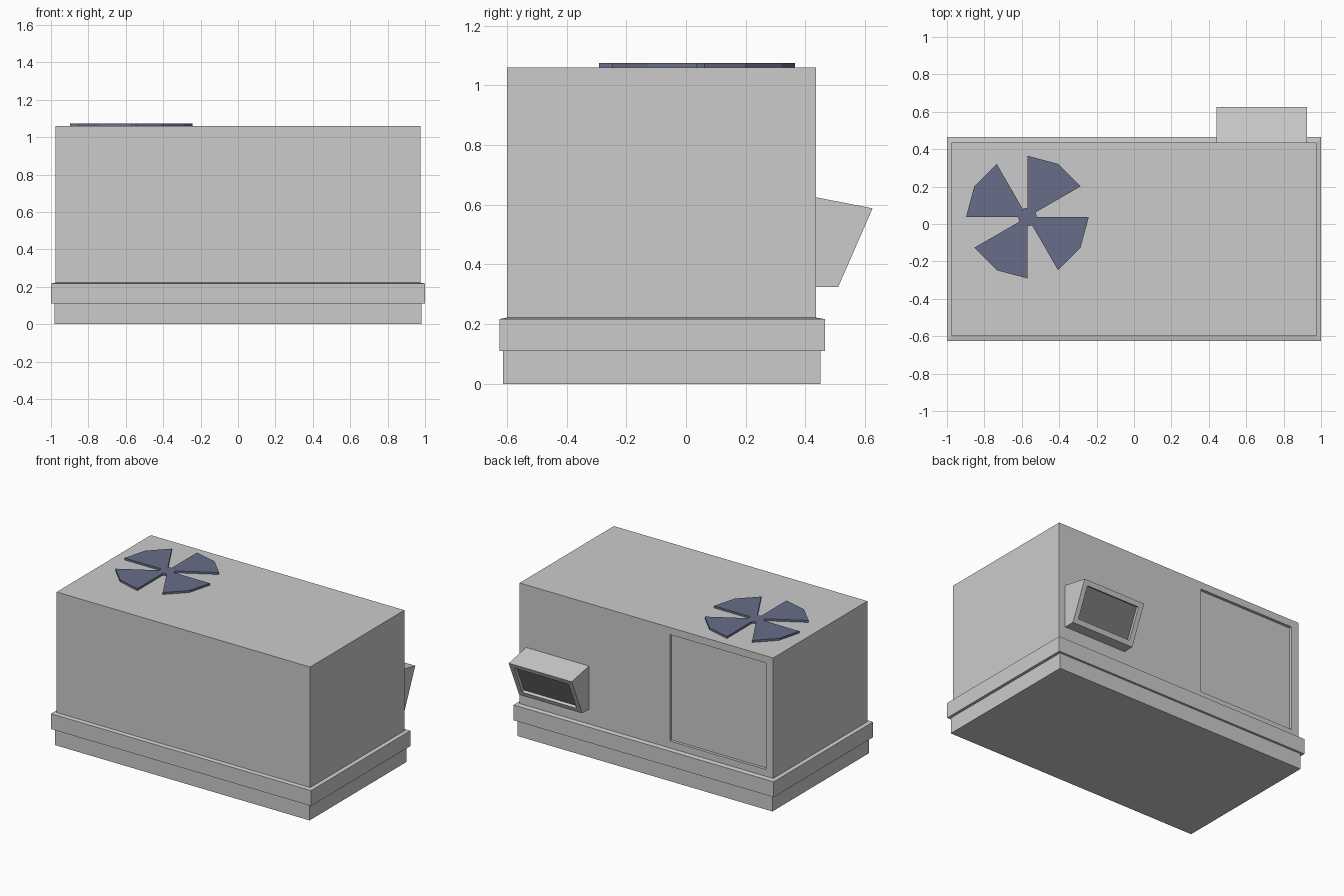
import bpy, bmesh
from math import cos, sin, radians
from mathutils import Vector

if "Cube" in bpy.data.objects:
    bpy.data.objects.remove(bpy.data.objects["Cube"])


def material(name, rgb):
    m = bpy.data.materials.new(name)
    m.diffuse_color = (*rgb, 1)
    m.use_nodes = True
    m.node_tree.nodes["Principled BSDF"].inputs["Base Color"].default_value = m.diffuse_color
    return m


def finish(name, bm, mats=()):
    bmesh.ops.recalc_face_normals(bm, faces=bm.faces)
    me = bpy.data.meshes.new(name)
    bm.to_mesh(me)
    bm.free()
    for m in mats:
        me.materials.append(m)
    ob = bpy.data.objects.new(name, me)
    bpy.context.collection.objects.link(ob)
    return ob


def loft(name, sections, mats=()):
    """Skin a list of equal-length point loops and cap both ends."""
    bm = bmesh.new()
    rings = [[bm.verts.new(p) for p in s] for s in sections]
    for a, b in zip(rings, rings[1:]):
        for i in range(len(a)):
            j = (i + 1) % len(a)
            bm.faces.new((a[i], a[j], b[j], b[i]))
    bm.faces.new(rings[0])
    bm.faces.new(rings[-1])
    bmesh.ops.recalc_face_normals(bm, faces=bm.faces)
    return finish(name, bm, mats)


def rect(hx, y0, y1, z):
    return [(-hx, y0, z), (hx, y0, z), (hx, y1, z), (-hx, y1, z)]


def recess(ob, normal, frame, depth, bounds=None):
    """Sink a panel into the face pointing along normal; it gets slot 1."""
    bm = bmesh.new()
    bm.from_mesh(ob.data)
    face = max(bm.faces, key=lambda f: f.normal.dot(Vector(normal)))
    n = face.normal.copy()
    bmesh.ops.inset_region(bm, faces=[face], thickness=frame)
    if bounds:  # snap the inset loop to an off-centre rectangle
        axis, lo, hi, z0, z1 = bounds
        c = face.calc_center_median()
        for v in face.verts:
            v.co[axis], v.co.z = (lo if v.co[axis] < c[axis] else hi,
                                  z0 if v.co.z < c.z else z1)
    r = bmesh.ops.extrude_discrete_faces(bm, faces=[face])
    panel = r["faces"][0]
    bmesh.ops.translate(bm, verts=panel.verts, vec=-n * depth)
    panel.material_index = 1
    bm.to_mesh(ob.data)
    bm.free()


grey = material("grey", (0.8, 0.8, 0.8))
panel_grey = material("panel_grey", (0.58, 0.58, 0.58))
dark_grey = material("opening_grey", (0.2, 0.2, 0.2))
blue = material("fan_blue", (0.14, 0.155, 0.25))

# Base plinth and the wider rim above it, sloping slightly up to the housing
loft("base_plinth", [rect(0.98, -0.613, 0.45, z) for z in (0, 0.11)])
loft("base_rim", [rect(1, -0.625, 0.465, 0.11), rect(1, -0.625, 0.465, 0.217),
                  rect(0.975, -0.6, 0.435, 0.222)])

# Housing with sunken panels on the back and left sides
housing = loft("housing", [rect(0.975, -0.6, 0.435, z) for z in (0.222, 1.06)],
               [grey, panel_grey])
recess(housing, (0, 1, 0), 0.05, 0.02, (0, -0.92, -0.18, 0.27, 1.01))
recess(housing, (-1, 0, 0), 0.05, 0.02, (1, -0.36, 0.40, 0.27, 1.01))

# Exhaust hood with an opening in its slanted face
profile = [(0.435, 0.325), (0.51, 0.325), (0.625, 0.588), (0.435, 0.625)]
hood = loft("exhaust_hood", [[(x, y, z) for y, z in profile]
                             for x in (0.442, 0.926)], [grey, dark_grey])
recess(hood, (0, 0.916, -0.4), 0.048, 0.02)

# Four-bladed roof fan cut from a twelve-sided disc
outline = []
for k in range(4):
    for r, a in ((0.328, 90), (0.328, 60), (0.328, 30), (0.05, 30), (0.05, 0)):
        t = radians(a - 90 * k)
        outline.append((-0.57 + r * cos(t), 0.037 + r * sin(t)))
loft("roof_fan", [[(x, y, z) for x, y in outline] for z in (1.06, 1.074)], [blue])
